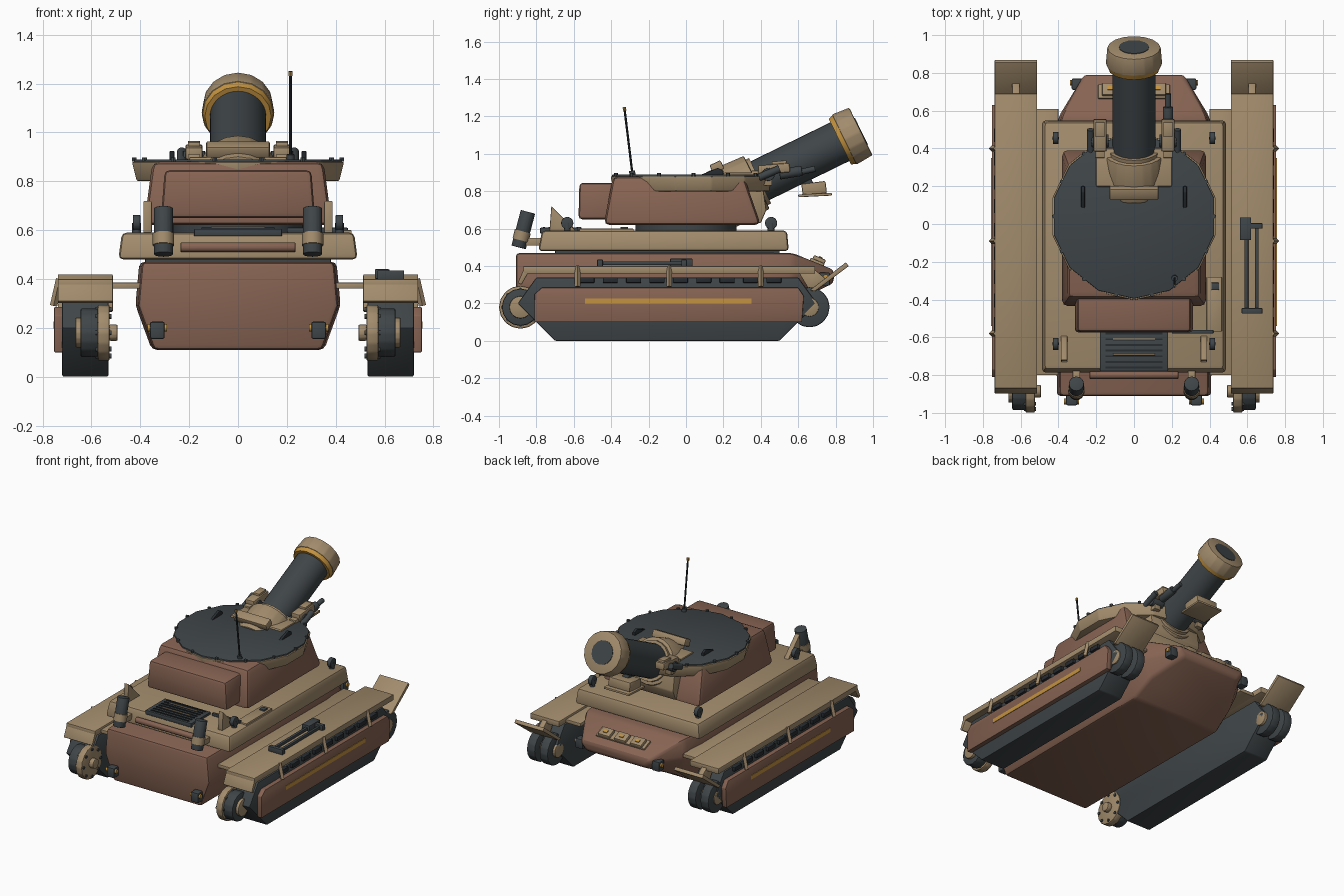
import bpy, bmesh, math
from mathutils import Vector, Matrix

if "Cube" in bpy.data.objects:
    bpy.data.objects.remove(bpy.data.objects["Cube"])


def material(name, *rgb):
    mat = bpy.data.materials.new(name)
    mat.use_nodes = True
    mat.diffuse_color = (*rgb, 1)
    mat.node_tree.nodes["Principled BSDF"].inputs["Base Color"].default_value = (*rgb, 1)
    return mat


BROWN = material("red brown paint", .24, .125, .085)
TAN = material("sand paint", .36, .26, .15)
DARK = material("gunmetal", .05, .06, .065)
BLACK = material("black rubber", .02, .025, .03)
GOLD = material("ochre accent", .55, .29, .05)
FINE, SMALL, SOFT = .004, .008, .02  # bevel widths
parts = []


def finish(name, mat, bm, bevel):
    """Bevel the hard edges and turn the mesh into a named object."""
    bmesh.ops.recalc_face_normals(bm, faces=bm.faces)
    if bevel:
        hard_edges = [edge for edge in bm.edges if edge.calc_face_angle(0) > .3]
        bmesh.ops.bevel(bm, geom=hard_edges, offset=bevel, segments=2, profile=.5,
                        affect='EDGES', clamp_overlap=True)
    mesh = bpy.data.meshes.new(name)
    bm.to_mesh(mesh)
    bm.free()
    mesh.materials.append(mat)
    part = bpy.data.objects.new(name, mesh)
    bpy.context.collection.objects.link(part)
    parts.append(part)


def box(name, mat, centre, size, pitch=0, bevel=FINE):
    bm = bmesh.new()
    bmesh.ops.create_cube(bm, size=1)
    tilt = Matrix.Rotation(pitch, 4, 'X')
    bm.transform(Matrix.Translation(centre) @ tilt @ Matrix.Diagonal((*size, 1)))
    finish(name, mat, bm, bevel)


def span(name, mat, x, y, z, bevel=FINE):
    """Box given by its extents on each axis."""
    centre = [(low + high) / 2 for low, high in (x, y, z)]
    size = [abs(high - low) for low, high in (x, y, z)]
    box(name, mat, centre, size, bevel=bevel)


def rod(name, mat, start, end, radius, end_radius=None, sides=16, bevel=0):
    start, end = Vector(start), Vector(end)
    along = end - start
    bm = bmesh.new()
    bmesh.ops.create_cone(bm, cap_ends=True, segments=sides, radius1=radius,
                          radius2=end_radius or radius, depth=along.length)
    turn = along.to_track_quat('Z', 'Y').to_matrix().to_4x4()
    bm.transform(Matrix.Translation((start + end) / 2) @ turn)
    finish(name, mat, bm, bevel)


def axle(name, mat, x, width, y, z, radius, bevel=0):
    """Cylinder lying across the model, centred on x."""
    half = Vector((width / 2, 0, 0))
    centre = Vector((x, y, z))
    rod(name, mat, centre - half, centre + half, radius, bevel=bevel)


def loft(name, mat, rings, bevel=0):
    bm = bmesh.new()
    loops = [[bm.verts.new(point) for point in ring] for ring in rings]
    for near, far in zip(loops, loops[1:]):
        for i in range(len(near)):
            bm.faces.new((near[i - 1], near[i], far[i], far[i - 1]))
    bm.faces.new(loops[0])
    bm.faces.new(loops[-1])
    finish(name, mat, bm, bevel)


def plate(name, mat, x, width, profile, bevel=FINE):
    """Side profile in y and z, extruded across x."""
    rings = [[(edge, y, z) for y, z in profile] for edge in (x - width / 2, x + width / 2)]
    loft(name, mat, rings, bevel)


def mid(value, reach):
    return (value - reach, value + reach)


def outline(half_width, back, front, z):
    return [(x, y, z) for x, y in ((-half_width, back), (half_width, back),
                                   (half_width, front), (-half_width, front))]


def hull_ring(y, half_width, bottom, top):
    right = [(half_width * .84, y, bottom), (half_width, y, (bottom + top) / 2),
             (half_width * .96, y, top)]
    left = [(-x, y, z) for x, y, z in reversed(right)]
    return right + left


# Hull and deck
FLOOR, HULL_TOP, DECK, ROOF, FENDER = .11, .47, .59, .88, .4
loft("hull", BROWN, [hull_ring(-.91, .41, FLOOR, HULL_TOP), hull_ring(.42, .42, FLOOR, HULL_TOP),
                     hull_ring(.57, .4, .2, HULL_TOP), hull_ring(.79, .27, .31, .38)], SOFT)
loft("hull_deck", TAN, [outline(.49, -.79, .55, .48), outline(.475, -.77, .54, DECK)], SOFT)
span("deck_gasket", DARK, mid(0, .38), (-.7, .5), (.45, .5))

# Engine grille, rear bar and deck hatch
span("engine_grille", DARK, mid(0, .18), (-.78, -.56), mid(DECK, .015))
for i in range(7):
    span("grille_slat", BLACK, mid(0, .15), mid(-.76 + i * .03, .005), mid(DECK + .015, .005), 0)
for y in (-.61, -.69):
    axle("grille_handle", TAN, 0, .22, y, DECK + .02, .005)
axle("rear_bar", BROWN, 0, .47, -.8, .53, .02, FINE)
span("deck_hatch", TAN, mid(.425, .04), (-.57, -.28), mid(DECK, .01))
span("hatch_latch", DARK, mid(.43, .02), mid(-.33, .02), mid(DECK + .01, .01))
span("deck_crowbar", DARK, (.2, .42), mid(-.57, .01), mid(DECK + .01, .01))

for side in (-1, 1):
    # Corner lamps and gussets on the deck
    for y in (-.635, .455):
        rod("deck_lamp_post", DARK, (side * .415, y, DECK), (side * .415, y, DECK + .04), .018)
        axle("deck_lamp", DARK, side * .415, .03, y, DECK + .04, .033, FINE)
    plate("deck_gusset", TAN, side * .37, .035, [(-.73, DECK), (-.59, DECK), (-.64, .64), (-.72, .72)])

    # Leaning exhaust stacks
    x = side * .305
    foot, lip = Vector((x, -.895, .5)), Vector((x, -.845, .69))
    rod("exhaust_stack", DARK, foot, lip, .04, bevel=FINE)
    rod("exhaust_band", TAN, foot.lerp(lip, .2), foot.lerp(lip, .45), .044)
    span("exhaust_bracket", TAN, mid(x, .02), (-.88, -.77), mid(.53, .02))

    # Tow hooks at both ends
    for end, reach, y, z in (("rear", .33, -.93, .19), ("front", .3, .74, .33)):
        span(end + "_tow_block", DARK, mid(side * reach, .03), mid(y, .03), mid(z, .035), SMALL)
        axle(end + "_tow_pin", GOLD, side * reach, .08, y * 1.01, z + .01, .015)

# Headlights on the sloped front plate
GLACIS = -.4
box("light_rail", TAN, (0, .7, .42), (.38, .08, .02), GLACIS)
for x in (-.125, 0, .125):
    box("headlight_block", TAN, (x, .71, .43), (.09, .07, .035), GLACIS, SMALL)
    box("headlight_lens", GOLD, (x, .72, .445), (.03, .02, .01), GLACIS, 0)

# Running gear on each side
track_outline = [(-.7, 0), (.5, 0), (.7, .2), (.6, .34), (-.8, .34), (-.9, .2)]
skirt_outline = [(-.81, .1), (.62, .1), (.63, .24), (.6, .285), (-.77, .285), (-.81, .25)]
for side in (-1, 1):
    plate("track", DARK, side * .625, .19, track_outline, SMALL)
    plate("side_skirt", BROWN, side * .735, .035, skirt_outline)
    span("skirt_stripe", GOLD, mid(side * .752, .004), (-.54, .35), mid(.212, .014), 0)
    for i in range(9):
        span("return_pad", BLACK, mid(side * .72, .02), mid(-.53 + i / 8, .04), mid(.325, .015))

    # Rear drive wheel
    y, z = -.885, .18
    axle("rear_wheel_rim", TAN, side * .55, .05, y, z, .115, SMALL)
    axle("rear_tyre", DARK, side * .605, .08, y, z, .1, SMALL)
    axle("rear_wheel_hub", TAN, side * .65, .03, y, z, .06, FINE)
    axle("rear_axle_cap", TAN, side * .51, .035, y, z, .034, SMALL)
    for i in range(8):
        angle = i * math.tau / 8
        axle("rim_bolt", DARK, side * .55, .065, y + .095 * math.cos(angle),
             z + .095 * math.sin(angle), .01)

    # Front idler pair
    for x in (.58, .68):
        axle("front_idler", DARK, side * x, .065, .66, z, .108, SMALL)
    axle("idler_axle", TAN, side * .625, .19, .66, z, .05, FINE)

    # Fender, mudguards and hanging brackets
    x, width = side * .625, .225
    span("fender", TAN, mid(x, width / 2), (-.87, .69), (.36, FENDER))
    span("fender_shelf", TAN, mid(side * .46, .06), (-.8, .61), (.36, .385))
    plate("front_mudguard", TAN, x, width, [(.66, .27), (.69, .265), (.87, FENDER), (.855, .42)])
    plate("mudguard_web", TAN, x, .04, [(.66, .27), (.75, .33), (.69, .38), (.6, .37)])
    plate("rear_mudguard", TAN, x, width, [(-.86, FENDER), (-.84, .37), (-.88, .3), (-.9, .31)])
    for y in (-.58, -.09, .4):
        rod("fender_bracket", TAN, (side * .73, y, FENDER), (side * .755, y, .29), .015, sides=4)

# Stowed tool on one fender
for x in (.595, .65):
    span("tool_shaft", DARK, mid(x, .01), (-.47, 0), mid(FENDER + .015, .01))
span("tool_head", DARK, mid(.59, .03), mid(-.025, .06), mid(FENDER + .02, .02))
for y in (-.46, -.01):
    span("tool_clamp", DARK, mid(.625, .055), mid(y, .015), mid(FENDER + .015, .02))

# Turret body, bustle and roof disc
rod("turret_ring", DARK, (0, 0, .58), (0, 0, .64), .27, sides=28)
loft("turret_body", BROWN, [outline(.385, -.44, .4, .62), outline(.35, -.39, .31, ROOF)], .03)
loft("turret_bustle", BROWN, [outline(.315, -.575, -.3, .65), outline(.3, -.57, -.3, .845)], SOFT)
SIDES = 14
hub = Vector((0, .04, ROOF))
up = Vector((0, 0, .01))
rod("roof_rim", TAN, hub - up * 8, hub, .425, .445, SIDES, SMALL)
rod("roof_plate", DARK, hub - up, hub + up, .435, sides=SIDES, bevel=FINE)
for i in range(SIDES):
    spoke = Matrix.Rotation((i + .5) * math.tau / SIDES, 3, 'Z') @ Vector((0, .425, 0))
    rod("roof_bolt", DARK, hub + spoke, hub + spoke + up * 1.7, .011, sides=6)
for side in (-1, 1):
    plate("roof_grip", BLACK, side * .27, .02, [(.06, ROOF), (.2, ROOF), (.2, .91), (.17, .925)])
plate("gun_mount", TAN, 0, .4, [(.1, .64), (.4, .63), (.43, .7), (.4, .9), (.2, .9)], SMALL)

# Elevated gun, built back from the muzzle along its axis
muzzle = Vector((0, .935, 1.12))
aim = Vector((0, .9, .44)).normalized()


def gun_part(name, mat, back, front, radius, front_radius=None, sides=16, bevel=0):
    rod(name, mat, muzzle - aim * back, muzzle - aim * front, radius, front_radius, sides, bevel)


gun_part("gun_barrel", DARK, .93, .05, .115, sides=32)
gun_part("gun_collar", TAN, .84, .62, .168, .158, 20, SMALL)
gun_part("collar_seal", TAN, .63, .6, .135, sides=20)
gun_part("muzzle_ring", GOLD, .125, .095, .136, .146)
gun_part("muzzle_brake", TAN, .1, 0, .15, .142, bevel=SMALL)
gun_part("muzzle_bore", DARK, .02, -.003, .08)
box("collar_box", TAN, (0, .165, .93), (.26, .065, .05), .45, SMALL)

# Lamp slung beneath the barrel
box("slung_lamp", TAN, (0, .685, .815), (.17, .13, .065), .12, SMALL)
box("slung_lamp_visor", TAN, (0, .69, .78), (.2, .18, .015), .05)
box("slung_lamp_arm", DARK, (0, .63, .88), (.05, .06, .12), .45)

# Sights and a small gun flanking the barrel
for side in (-1, 1):
    x = side * .18
    box("sight_housing", TAN, (x, .47, .92), (.07, .17, .05), .08, SMALL)
    box("sight_cover", TAN, (x, .5, .95), (.05, .08, .025), .08)
    span("sight_pedestal", TAN, mid(x, .025), (.35, .46), (.83, .91))
    axle("sight_pivot", DARK, x, .09, .44, .89, .035, FINE)
    rod("sight_strut", DARK, (side * .23, .38, .87), (side * .23, .5, .92), .02)
rod("side_gun_sleeve", DARK, (.18, .5, .89), (.18, .62, .91), .028, bevel=FINE)
rod("side_gun_barrel", DARK, (.18, .6, .9), (.18, .69, .92), .016)

# Whip antenna
base, top = Vector((.215, -.285, ROOF)), Vector((.215, -.33, 1.25))
rod("antenna_base", DARK, base, base.lerp(top, .08), .016)
rod("antenna_whip", BLACK, base, top, .006, sides=8)
rod("antenna_tip", GOLD, base.lerp(top, .95), top, .009, sides=8)

# Smooth shading that keeps hard edges
bpy.ops.object.select_all(action='DESELECT')
for part in parts:
    part.select_set(True)
bpy.context.view_layer.objects.active = parts[0]
bpy.ops.object.shade_smooth_by_angle(angle=math.radians(30))
